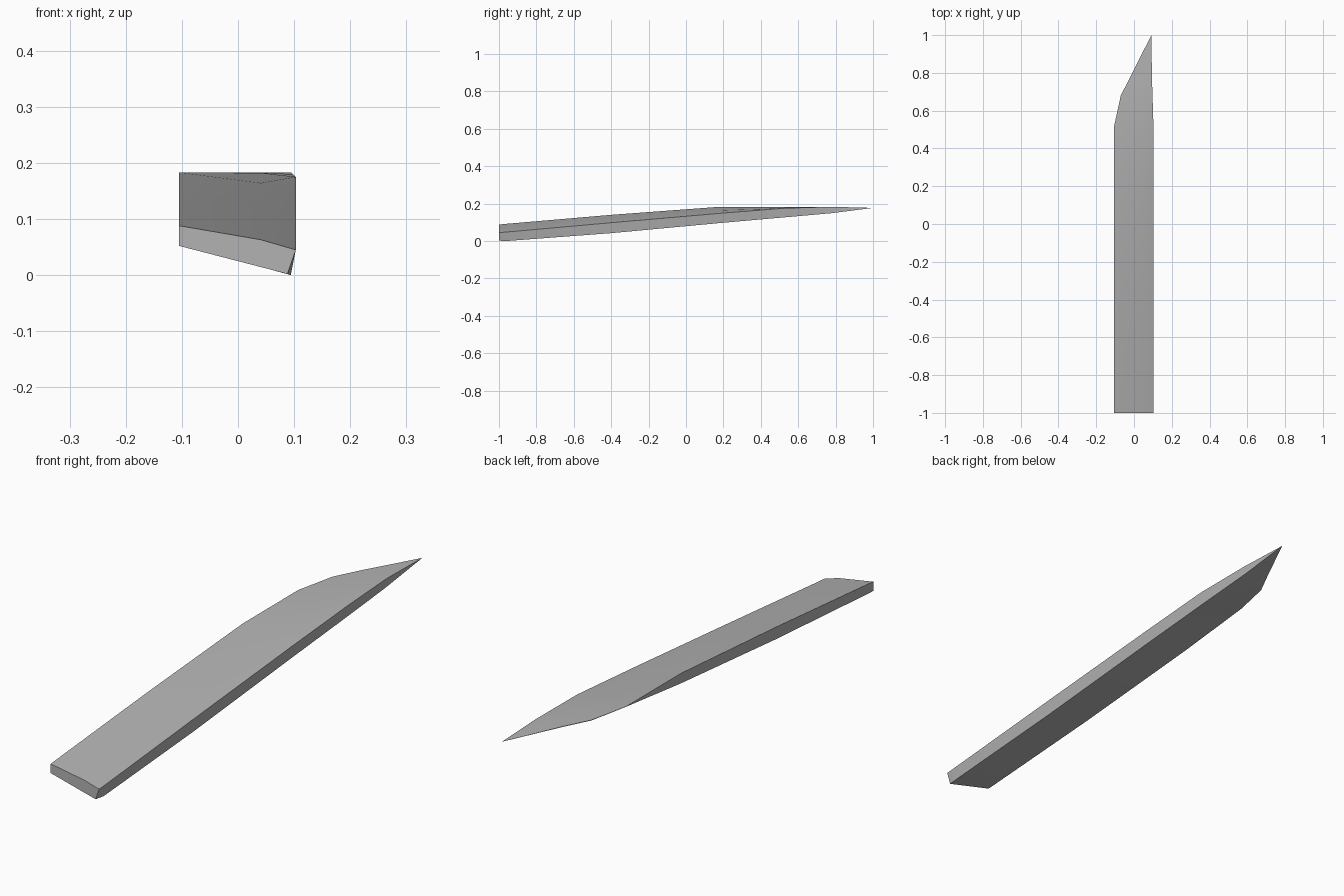
import bpy, bmesh, math

if "Cube" in bpy.data.objects:
    bpy.data.objects.remove(bpy.data.objects["Cube"])

mat = bpy.data.materials.new("plain grey")
mat.use_nodes = True
grey = (0.45, 0.45, 0.45, 1)
mat.diffuse_color = grey
mat.node_tree.nodes["Principled BSDF"].inputs["Base Color"].default_value = grey

# Stations along the plank: y, left x, right top x, right bottom x,
# then heights: top left, crown, top right, bottom right, bottom left
STATIONS = [
    (-1.00, -.105, .103, .088, .088, .063, .045, .002, .052),
    (-0.96, -.105, .103, .094, .092, .067, .048, .000, .054),
    (-0.40, -.105, .103, .095, .140, .114, .098, .042, .093),
    (0.18, -.105, .103, .095, .183, .164, .148, .096, .144),
    (0.52, -.105, .103, .095, .183, .182, .175, .126, .182),
    (0.68, -.070, .098, .094, .183, .183, .180, .140, .181),
    (0.78, -.019, .095, .093, .183, .183, .183, .149, .181),
]
TIP = (.092, 1, .177)


def section(bm, y, left, right, under, *z):
    """Five-sided cross-section, with a crown line two thirds across."""
    xs = (left, left + (right - left) * .7, right, under, left)
    return [bm.verts.new((x, y, h)) for x, h in zip(xs, z)]


# Plank: loft the sections, cap the butt end and close to a slanted point
bm = bmesh.new()
rings = [section(bm, *s) for s in STATIONS]
tip = bm.verts.new(TIP)
bm.faces.new(rings[0])
for a, b in zip(rings, rings[1:]):
    for i in range(5):
        j = (i + 1) % 5
        bm.faces.new((a[i], a[j], b[j], b[i]))
for i in range(5):
    bm.faces.new((rings[-1][i], rings[-1][(i + 1) % 5], tip))
bmesh.ops.recalc_face_normals(bm, faces=bm.faces)

mesh = bpy.data.meshes.new("pointed_plank")
bm.to_mesh(mesh)
bm.free()
mesh.materials.append(mat)
plank = bpy.data.objects.new("pointed_plank", mesh)
bpy.context.collection.objects.link(plank)

# Soft top and underside, crisp long edges
bpy.ops.object.select_all(action="DESELECT")
plank.select_set(True)
bpy.context.view_layer.objects.active = plank
bpy.ops.object.shade_smooth_by_angle(angle=math.radians(30))
